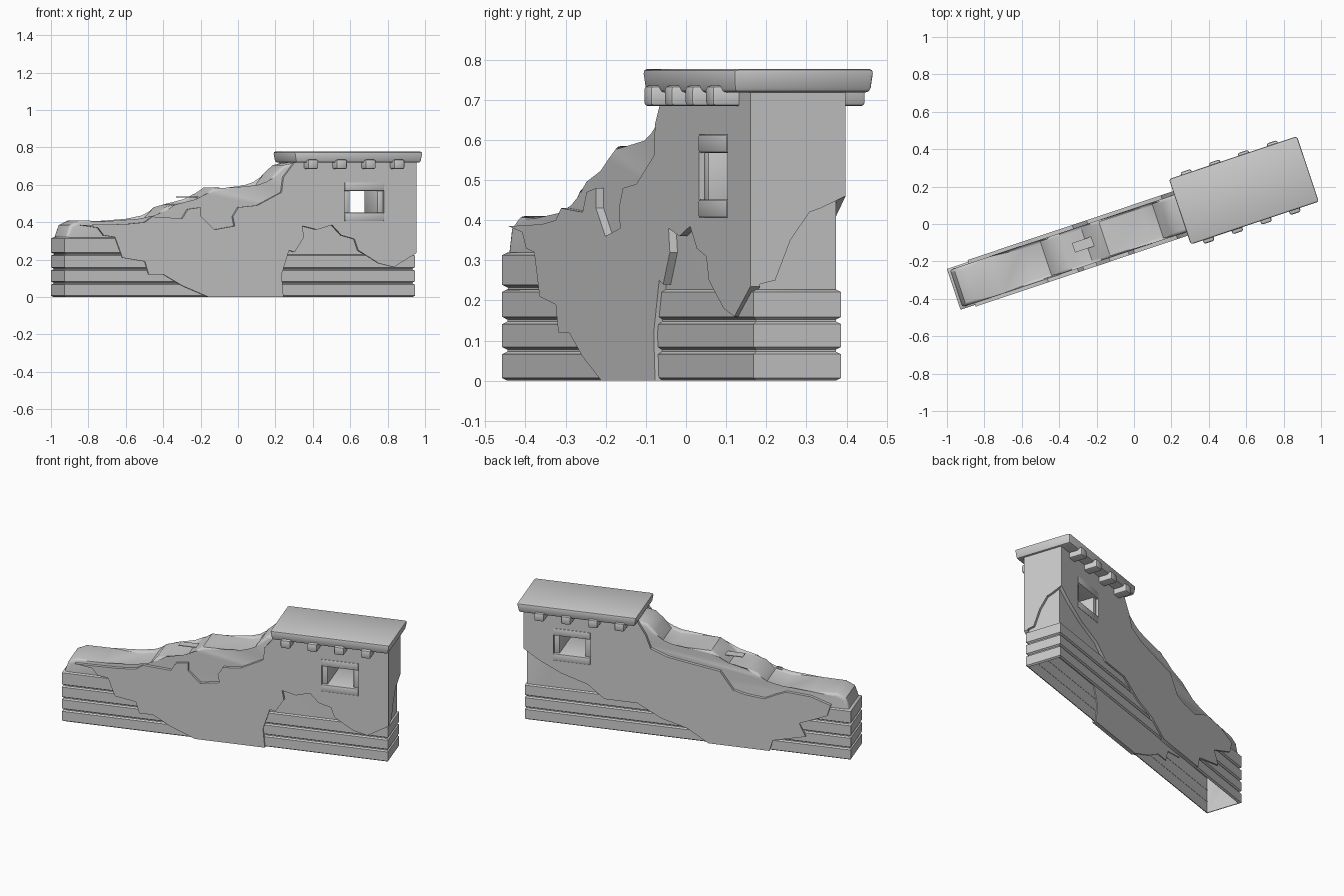
import bpy, bmesh, math
from mathutils import Matrix, Vector

if "Cube" in bpy.data.objects:
    bpy.data.objects.remove(bpy.data.objects["Cube"])

# One plain grey for the whole wall
grey = bpy.data.materials.new("plain_grey")
grey.use_nodes = True
colour = (0.6, 0.6, 0.6, 1)
grey.diffuse_color = colour
grey.node_tree.nodes["Principled BSDF"].inputs["Base Color"].default_value = colour

# The wall runs along local x, turned on the ground plane
PLACE = Matrix.Translation((-0.025, -0.035, 0)) @ Matrix.Rotation(math.radians(18.5), 4, "Z")


def finish(name, bm):
    bmesh.ops.recalc_face_normals(bm, faces=bm.faces)
    mesh = bpy.data.meshes.new(name)
    bm.to_mesh(mesh)
    bm.free()
    mesh.materials.append(grey)
    obj = bpy.data.objects.new(name, mesh)
    bpy.context.collection.objects.link(obj)
    obj.matrix_world = PLACE
    return obj


def activate(obj):
    bpy.ops.object.select_all(action="DESELECT")
    obj.select_set(True)
    bpy.context.view_layer.objects.active = obj


def box(name, x, y, z, bevel=0.0, taper=1.0):
    """Box from three (low, high) ranges; taper narrows the underside."""
    bm = bmesh.new()
    bmesh.ops.create_cube(bm, size=1)
    centre = Vector([sum(r) / 2 for r in (x, y, z)])
    size = Vector([r[1] - r[0] for r in (x, y, z)])
    for v in bm.verts:
        k = taper if v.co.z < 0 else 1
        v.co = centre + Vector((v.co.x * size.x * k, v.co.y * size.y * k, v.co.z * size.z))
    if bevel:
        bmesh.ops.bevel(bm, geom=bm.edges[:], offset=bevel, segments=2,
                        profile=0.5, affect="EDGES")
    return finish(name, bm)


def prism(name, points, low, high, across=False, round_top=0.0):
    """Upright outline given thickness along y, or along x if across."""
    bm = bmesh.new()
    place = (lambda a, d, z: (d, a, z)) if across else (lambda a, d, z: (a, d, z))
    sides = [[bm.verts.new(place(a, d, z)) for a, z in points] for d in (low, high)]
    for side in sides:
        bm.faces.new(side)
    for i in range(len(points)):
        j = (i + 1) % len(points)
        bm.faces.new((sides[0][i], sides[0][j], sides[1][j], sides[1][i]))
    if round_top:
        rim = [e for e in bm.edges if abs(e.verts[0].co.y - e.verts[1].co.y) < 1e-5
               and min(v.co.z for v in e.verts) > 0.3]
        bmesh.ops.bevel(bm, geom=rim, offset=round_top, segments=3,
                        profile=0.5, affect="EDGES")
    return finish(name, bm)


def courses(name, x0, x1, levels):
    """Stacked stone bands with chamfered grooves, open underneath."""
    bm = bmesh.new()
    rings = []
    for bottom, top in levels:
        for z, inset in ((bottom, 0.011), (bottom + 0.007, 0), (top - 0.007, 0), (top, 0.011)):
            w = 0.115 - inset
            rings.append([bm.verts.new((x, y, z)) for x, y in (
                (x0 + inset, -w), (x1 - inset, -w), (x1 - inset, w), (x0 + inset, w))])
    for a, b in zip(rings, rings[1:]):
        for i in range(4):
            j = (i + 1) % 4
            bm.faces.new((a[i], a[j], b[j], b[i]))
    bm.faces.new(rings[-1])
    return finish(name, bm)


# Stepped, worn core of the wall
core = prism("wall_core", [
    (-.975, 0), (-.975, .33), (-.955, .385), (-.9, .41), (-.75, .405), (-.57, .4),
    (-.47, .42), (-.42, .48), (-.36, .495), (-.24, .505), (-.19, .55), (-.14, .585),
    (.1, .58), (.16, .6), (.2, .66), (.25, .705), (.33, .72), (.975, .72), (.975, 0)],
    -0.105, 0.105, round_top=0.018)

# Stone courses around the foot, with one more at the low end
courses("stone_courses", -0.99, 0.985, [(0, .073), (.077, .148), (.152, .228)])
courses("upper_stone_course", -0.99, -0.55, [(.232, .32)])

# Broken plaster coat: front, back and tall end
front_outline = [
    (-.85, .385), (-.75, .37), (-.72, .33), (-.66, .32), (-.62, .21), (-.5, .19),
    (-.48, .12), (-.4, .12), (-.3, .06), (-.16, 0), (.24, 0), (.23, .12), (.27, .25),
    (.3, .24), (.35, .32), (.34, .38), (.42, .36), (.5, .385), (.55, .33), (.62, .31),
    (.64, .25), (.75, .18), (.83, .16), (.95, .235), (.95, .72), (.3, .72), (.24, .64),
    (.23, .56), (.1, .49), (0, .48), (-.03, .43), (-.02, .38), (-.13, .36), (-.2, .43),
    (-.2, .48), (-.27, .47), (-.3, .42), (-.46, .43), (-.5, .4), (-.6, .39)]
front = prism("front_plaster", [((x - 0.0115) / 0.948, z) for x, z in front_outline],
              -0.125, -0.1)
back = prism("back_plaster", [
    (.99, .46), (.9, .4), (.76, .33), (.6, .28), (.5, .2), (.3, .2), (.15, .12), (0, .08),
    (-.13, 0), (-.5, 0), (-.52, .07), (-.72, .12), (-.68, .2), (-.85, .27), (-.87, .34),
    (-.75, .38), (-.6, .39), (-.53, .36), (-.47, .33), (-.36, .34), (-.28, .36),
    (-.2, .47), (0, .5), (.12, .52), (.22, .56), (.25, .64), (.3, .72), (.99, .72)],
    0.1, 0.125)
prism("end_plaster", [
    (-.124, .235), (-.06, .25), (-.02, .35), (.03, .42), (.06, .43), (.124, .46),
    (.124, .72), (-.124, .72)], 0.965, 0.99, across=True)

# Window opening cut through core and plaster
WIN = 0.697
cutter = box("window_cutter", (WIN - .112, WIN + .112), (-.3, .3), (.407, .613))
cutter.hide_render = True
for part in (core, front, back):
    activate(part)
    cut = part.modifiers.new("window", "BOOLEAN")
    cut.operation, cut.solver, cut.object = "DIFFERENCE", "EXACT", cutter
    bpy.ops.object.modifier_apply(modifier=cut.name)
bpy.data.objects.remove(cutter)

# The wall is hollow underneath
bm = bmesh.new()
bm.from_mesh(core.data)
under = [f for f in bm.faces if f.calc_center_median().z < 0.001]
bmesh.ops.delete(bm, geom=under, context="FACES")
bm.to_mesh(core.data)
bm.free()

# Window frame: lintel, sill and jambs
box("window_lintel", (WIN - .112, WIN + .112), (-.128, .128), (.568, .614), 0.006)
box("window_sill", (WIN - .112, WIN + .112), (-.128, .128), (.406, .452), 0.006)
for side, name in ((-1, "right"), (1, "left")):
    inner, outer = WIN + side * .078, WIN + side * .112
    box(name + "_window_jamb", sorted((inner, outer)), (-.112, .112), (.44, .58), 0.005)

# Flat roof slab and the beam ends beneath it
box("roof_slab", (.286, 1.012), (-.176, .195), (.718, .777), 0.012, taper=0.97)
for i in range(4):
    x = 0.386 + i * 0.162
    box(f"roof_beam_{i + 1}", (x - .03, x + .03), (-.195, .208), (.684, .735), 0.01)

# Loose plank on the middle step
box("loose_plank", (-.312, -.2), (-.02, .034), (.533, .537))

for obj in bpy.context.collection.objects:
    if obj.type == "MESH" and grey.name in obj.data.materials:
        activate(obj)
        bpy.ops.object.shade_smooth_by_angle(angle=math.radians(35))
